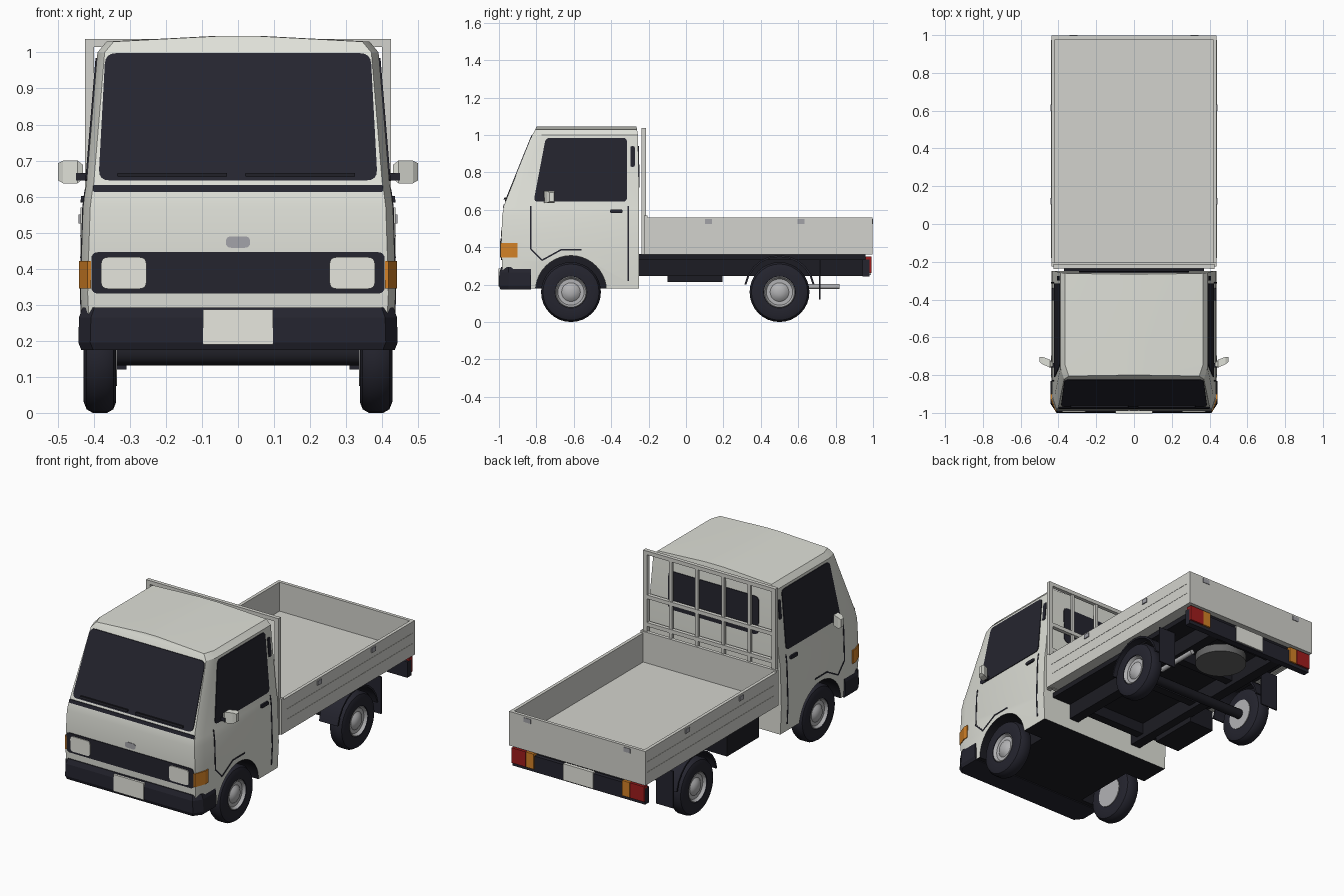
import bpy, bmesh, math
from mathutils import Vector

cube = bpy.data.objects.get("Cube")
if cube:
    bpy.data.objects.remove(cube, do_unlink=True)


def material(name, r, g, b):
    m = bpy.data.materials.new(name)
    m.use_nodes = True
    m.diffuse_color = (r, g, b, 1)
    m.node_tree.nodes["Principled BSDF"].inputs["Base Color"].default_value = (r, g, b, 1)
    return m


BODY = material("warm white paint", .74, .75, .69)
BED = material("bed paint", .65, .65, .61)
DARK = material("dark glass and trim", .018, .018, .028)
UNDER = material("underbody black", .012, .012, .017)
STEEL = material("wheel steel", .45, .45, .46)
GREY = material("dull grey", .13, .13, .13)
LATCH = material("latch grey", .36, .36, .39)
ORANGE = material("orange lens", .65, .22, .02)
RED = material("red lens", .35, .012, .012)
LENS = material("lamp white", .80, .80, .74)


def loft(name, rings, mat, smooth=False):
    """Skin closed rings of equal length and cap both ends."""
    bm = bmesh.new()
    rows = [[bm.verts.new(p) for p in ring] for ring in rings]
    n = len(rows[0])
    for a, b in zip(rows, rows[1:]):
        for i in range(n):
            bm.faces.new((a[i], a[(i + 1) % n], b[(i + 1) % n], b[i]))
    bm.faces.new(rows[0])
    bm.faces.new(rows[-1])
    bmesh.ops.recalc_face_normals(bm, faces=bm.faces)
    mesh = bpy.data.meshes.new(name)
    bm.to_mesh(mesh)
    bm.free()
    mesh.materials.append(mat)
    ob = bpy.data.objects.new(name, mesh)
    bpy.context.collection.objects.link(ob)
    if smooth:
        shade(ob)
    return ob


def shade(ob):
    bpy.ops.object.select_all(action='DESELECT')
    ob.select_set(True)
    bpy.context.view_layer.objects.active = ob
    bpy.ops.object.shade_smooth_by_angle(angle=math.radians(32))


def box(name, x, y, z, mat):
    ring = lambda h: [(x[0], y[0], h), (x[1], y[0], h), (x[1], y[1], h), (x[0], y[1], h)]
    return loft(name, [ring(z[0]), ring(z[1])], mat)


def lathe(name, profile, centre, axis, mat, sides=32):
    """Circles of (offset, radius) along the axis 'x', 'y' or 'z'."""
    k = "xyz".index(axis)
    rings = []
    for off, r in profile:
        ring = []
        for i in range(sides):
            t = math.tau * i / sides
            p = [r * math.cos(t), r * math.sin(t)]
            p.insert(k, off)
            ring.append(Vector(p) + Vector(centre))
        rings.append(ring)
    return loft(name, rings, mat, True)


# Cab shell: height, front y, half width, back y
LEVELS = [(.18, -.975, .43, -.25), (.33, -.985, .437, -.25), (.45, -.987, .434, -.25),
          (.57, -.983, .43, -.25), (.61, -.975, .425, -.25), (.64, -.967, .42, -.25),
          (1.0, -.822, .39, -.257), (1.03, -.805, .365, -.262), (1.046, -.80, .06, -.265)]


def cab_at(z):
    for a, b in zip(LEVELS, LEVELS[1:]):
        if z <= b[0]:
            t = (z - a[0]) / (b[0] - a[0])
            return [p + (q - p) * t for p, q in zip(a[1:], b[1:])]


def cab_ring(z, yf, w, yb):
    half = [(w - .02, yf), (w, yf + .06), (w, yb)]
    return [(x, y, z) for x, y in half] + [(-x, y, z) for x, y in reversed(half)]


FRONT_AXLE, REAR_AXLE, HUB_Z = -.615, .50, .16
cab = loft("cab", [cab_ring(*row) for row in LEVELS], BODY)
cab.data.materials.append(UNDER)
for s in (1, -1):
    cutter = lathe("arch_cutter", [(-.1, .19), (.1, .19)], (s * .4, FRONT_AXLE, .165), "x", UNDER, 40)
    mod = cab.modifiers.new("arch", 'BOOLEAN')
    mod.operation, mod.solver, mod.object = 'DIFFERENCE', 'EXACT', cutter
    bpy.context.view_layer.update()
    cut = bpy.data.meshes.new_from_object(cab.evaluated_get(bpy.context.evaluated_depsgraph_get()))
    cab.modifiers.clear()
    cab.data = cut
    bpy.data.objects.remove(cutter, do_unlink=True)
for f in cab.data.polygons:
    c = f.center
    in_arch = math.hypot(c.y - FRONT_AXLE, c.z - .165) < .195 and (abs(f.normal.x) < .3 or abs(c.x) < .35)
    f.material_index = 1 if in_arch or f.normal.z < -.8 else 0
shade(cab)

# Surface mappings for plates lying on the cab
front = lambda u, v, o: (u, cab_at(v)[0] - o, v)
back = lambda u, v, o: (u, cab_at(v)[2] + o, v)


def side(s):
    return lambda u, v, o: (s * (cab_at(v)[1] + o), u, v)


def rounded(corners, r):
    pts = []
    for i, c in enumerate(corners):
        c = Vector(c)
        a, b = Vector(corners[i - 1]), Vector(corners[(i + 1) % len(corners)])
        p, q = c + (a - c).normalized() * r, c + (b - c).normalized() * r
        for k in range(5):
            t = k / 4
            pts.append(p * (1 - t) ** 2 + c * 2 * t * (1 - t) + q * t * t)
    return pts


def plate(name, corners, where, mat, r=.02, out=.004):
    pts = rounded(corners, r)
    return loft(name, [[where(u, v, o) for u, v in pts] for o in (-.004, out)], mat)


def rect(u0, u1, v0, v1):
    return [(u0, v0), (u1, v0), (u1, v1), (u0, v1)]


def seam(name, path, where):
    """Thin dark strips along a path on the cab."""
    for a, b in zip(path, path[1:]):
        a, b = Vector(a), Vector(b)
        d = (b - a).normalized() * .004
        n = Vector((-d.y, d.x))
        for k in range(4):
            p, q = a.lerp(b, k / 4), a.lerp(b, (k + 1) / 4)
            loft(name, [[where(*c, o) for c in (p - n, q - n, q + n, p + n)] for o in (-.003, .002)], DARK)


# Cab front
plate("windshield", [(-.387, .645), (.387, .645), (.368, .998), (-.368, .998)], front, DARK, .03)
plate("cowl_strip", rect(-.402, .402, .613, .632), front, DARK, .004)
plate("grille", rect(-.407, .407, .331, .446), front, DARK, .02)
plate("front_badge", rect(-.034, .034, .458, .49), front, LATCH, .016, .003)
for s in (1, -1):
    plate("headlamp", rect(s * .317 - .063, s * .317 + .063, .344, .432), front, LENS, .02, .009)
    ind = [(.408, -.99), (.417, -.992), (.441, -.927), (.441, -.9), (.43, -.9), (.408, -.97)]
    loft("front_indicator", [[(s * x, y, z) for x, y in ind] for z in (.345, .422)], ORANGE)
for x0, x1 in ((-.335, -.03), (.02, .325)):
    plate("wiper", rect(x0, x1, .655, .666), front, UNDER, .003, .014)


def bumper_ring(z, d):
    half = [(.41 - d, -1 + d), (.443 - d, -.95), (.443 - d, -.83)]
    return [(x, y, z) for x, y in half] + [(-x, y, z) for x, y in reversed(half)]


loft("front_bumper", [bumper_ring(.175, .008), bumper_ring(.195, 0), bumper_ring(.265, .002),
                      bumper_ring(.293, .012)], DARK)
box("front_plate", (-.097, .097), (-1.003, -.98), (.19, .287), LENS)

# Cab sides
for s in (1, -1):
    on = side(s)
    plate("side_window", [(-.815, .643), (-.315, .643), (-.315, .985), (-.75, .985)], on, DARK, .025)
    plate("side_vent", rect(-.298, -.274, .83, .94), on, DARK, .008)
    plate("door_handle", rect(-.405, -.34, .583, .602), on, DARK, .006, .009)
    seam("door_front_seam", [(-.83, .62), (-.83, .57), (-.83, .45), (-.83, .39), (-.77, .33),
                             (-.67, .385), (-.56, .385)], on)
    seam("door_rear_seam", [(-.31, .62), (-.31, .57), (-.31, .45), (-.31, .33), (-.31, .22)], on)
    mirror = lambda x, g: [(s * x, y + (x - .43) * .4, z) for y, z in
                           ((-.765 + g, .637 + g), (-.725 - g, .637 + g), (-.725 - g, .70 - g), (-.765 + g, .70 - g))]
    loft("mirror", [mirror(.43, .012), mirror(.445, 0), mirror(.485, 0), mirror(.50, .008)], BODY)
    box("mirror_arm", sorted((s * .405, s * .45)), (-.76, -.735), (.645, .665), DARK)
plate("rear_window", rect(-.29, .29, .72, .94), back, DARK, .03)

# Load bed
box("bed_floor", (-.43, .43), (-.21, .99), (.365, .392), BED)
for s in (1, -1):
    box("bed_side", sorted((s * .418, s * .437)), (-.205, .995), (.362, .56), BED)
    for y in (.12, .615):
        box("side_latch", sorted((s * .43, s * .443)), (y - .018, y + .018), (.525, .55), LATCH)
    box("tail_latch", (s * .32 - .022, s * .32 + .022), (.99, 1.0), (.525, .55), LATCH)
    for z in (.43, .49):
        box("side_rib", sorted((s * .43, s * .4385)), (-.18, .975), (z, z + .004), BED)
box("tailgate", (-.437, .437), (.978, .997), (.362, .56), BED)
box("bed_front_wall", (-.437, .437), (-.225, -.205), (.362, .57), BED)

# Headboard guard
for s in (1, -1):
    box("guard_post", sorted((s * .40, s * .425)), (-.237, -.213), (.36, 1.037), BED)
for x in (-.252, -.084, .084, .252):
    box("guard_bar", (x - .009, x + .009), (-.233, -.217), (.56, 1.03), BED)
for z in (.60, .76, 1.015):
    box("guard_rail", (-.42, .42), (-.236, -.214), (z, z + .022), BED)

# Chassis
box("subframe", (-.37, .37), (-.26, .96), (.335, .364), UNDER)
for s in (1, -1):
    box("chassis_rail", sorted((s * .19, s * .25)), (-.28, .96), (.245, .345), UNDER)
for y in (-.2, .25, .56, .9):
    box("cross_member", (-.2, .2), (y, y + .05), (.27, .34), UNDER)
box("fuel_tank", (-.40, -.24), (-.10, .195), (.215, .335), UNDER)
box("rear_bar", (-.425, .425), (.945, .982), (.243, .335), DARK)
lathe("rear_axle", [(-.36, .028), (.36, .028)], (0, REAR_AXLE, HUB_Z), "x", UNDER, 12)
lathe("spare_wheel", [(-.015, .14), (.03, .14)], (0, .74, .265), "z", GREY)
lathe("exhaust", [(-.2, .014), (.06, .014)], (.27, .76, .19), "y", STEEL, 12)

# Rear lamps and plate
box("rear_plate", (-.095, .095), (.97, .99), (.25, .345), LENS)
for s in (1, -1):
    box("tail_lamp", sorted((s * .335, s * .425)), (.96, .992), (.262, .35), RED)
    box("rear_indicator", sorted((s * .285, s * .333)), (.96, .992), (.262, .35), ORANGE)

# Rear fenders and mud flaps
angles = [math.radians(10 + 16 * i) for i in range(11)]
arch = [(r * math.cos(t), r * math.sin(t)) for r, order in ((.19, angles), (.18, angles[::-1])) for t in order]
for s in (1, -1):
    loft("rear_fender", [[(s * x, REAR_AXLE + u, .168 + v) for u, v in arch] for x in (.30, .42)], DARK, True)
    box("mud_flap", sorted((s * .31, s * .42)), (.712, .72), (.12, .335), DARK)

# Wheels
TYRE = [(-.043, .09), (-.045, .13), (-.037, .15), (-.02, .16), (.02, .16), (.037, .15),
        (.045, .13), (.042, .085), (.02, .08)]
RIM = [(-.047, .085), (.036, .085), (.041, .08), (.026, .07), (.026, .05), (.038, .036), (.044, .02), (.046, .008)]
for s in (1, -1):
    for y in (FRONT_AXLE, REAR_AXLE):
        for name, profile, mat in (("tyre", TYRE, DARK), ("rim", RIM, STEEL)):
            lathe(name, [(s * o, r) for o, r in profile], (s * .383, y, HUB_Z), "x", mat)
